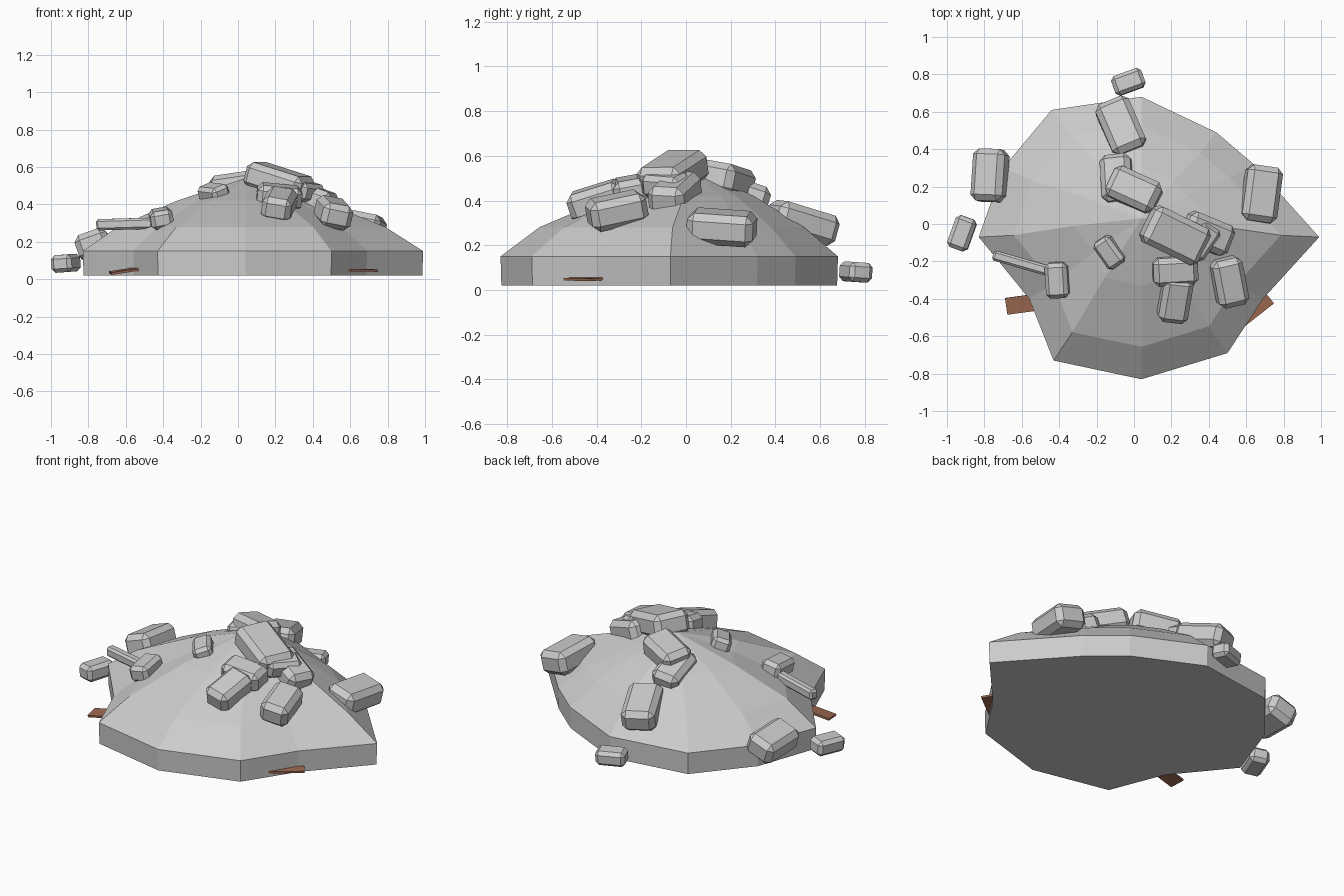
import bpy, bmesh
from math import radians
from mathutils import Matrix, Vector

if "Cube" in bpy.data.objects:
    bpy.data.objects.remove(bpy.data.objects["Cube"])

wood = bpy.data.materials.new("wood")
wood.diffuse_color = (0.33, 0.14, 0.08, 1)
wood.use_nodes = True
wood.node_tree.nodes["Principled BSDF"].inputs["Base Color"].default_value = wood.diffuse_color
base_c, peak = Vector((.04, -.07)), Vector((.04, .03))


def finish(bm, name, mat=None):
    bmesh.ops.recalc_face_normals(bm, faces=bm.faces)
    me = bpy.data.meshes.new(name)
    bm.to_mesh(me)
    bm.free()
    ob = bpy.data.objects.new(name, me)
    bpy.context.collection.objects.link(ob)
    if mat:
        me.materials.append(mat)
    return ob


def block(name, loc, size, turn, tilt, bevel=0.0, mat=None):
    """Box turned about z, then tilted downhill away from the peak."""
    bm = bmesh.new()
    bmesh.ops.create_cube(bm, size=1, matrix=Matrix.Diagonal((*size, 1)))
    if bevel:
        bmesh.ops.bevel(bm, geom=bm.edges[:], offset=bevel, segments=1, affect='EDGES')
    ob = finish(bm, name, mat)
    out = Vector(loc[:2]) - peak
    axis = Vector((-out.y, out.x, 0))
    ob.matrix_world = (Matrix.Translation(loc) @ Matrix.Rotation(radians(tilt), 4, axis)
                       @ Matrix.Rotation(radians(turn), 4, 'Z'))
    return ob


# Mound: uneven twelve-sided outline, stacked rings, peak
outline = [(.99, -.07), (.64, .32), (.44, .49), (.04, .68), (-.44, .61), (-.70, .30),
           (-.83, -.07), (-.56, -.40), (-.43, -.73), (.04, -.83), (.50, -.69), (.69, -.40)]
bm = bmesh.new()
loops = []
for z, s, shift in [(.02, .995, 0), (.15, 1, 0), (.28, .785, .1), (.42, .42, .6)]:
    c = base_c.lerp(peak, shift)
    loops.append([bm.verts.new((*(c + (Vector(p) - base_c) * s), z)) for p in outline])
n = len(outline)
top = bm.verts.new((*peak, .54))
for i in range(n):
    j = (i + 1) % n
    for lo, hi in zip(loops, loops[1:]):
        bm.faces.new((lo[i], lo[j], hi[j], hi[i]))
    bm.faces.new((loops[-1][i], loops[-1][j], top))
bm.faces.new(loops[0][::-1])
finish(bm, "rubble_mound")

# Stone blocks of one proportion: x, y, z, length, turn
stones = [
    (-.03, .76, .08, .17, -70), (-.07, .52, .30, .30, 23), (-.09, .24, .42, .26, 5),
    (.00, .18, .49, .28, 65), (.22, -.06, .52, .34, 64), (-.13, -.15, .46, .17, 35),
    (-.41, -.30, .325, .19, 3), (-.92, -.05, .085, .18, -20), (-.77, .26, .18, .28, -3),
    (.68, .16, .28, .30, -8), (.51, -.31, .355, .26, 12), (.22, -.40, .40, .25, -8),
    (.22, -.25, .44, .24, 93), (.36, -.09, .47, .20, -35), (.39, -.05, .43, .27, 68),
]
for i, (x, y, z, length, turn) in enumerate(stones):
    thick = min(length * .52, .14)
    tilt = 4 if z < .1 else 12 + i % 3 * 4
    block(f"stone_block_{i + 1:02d}", (x, y, z), (length * .64, length, thick),
          turn, tilt, thick * .22)

# Thin stone sliver on the left slope
block("stone_sliver", (-.60, -.21, .295), (.32, .055, .06), -16, 2, .012)

# Broken planks poking out of the base
for i, (x, y, turn) in enumerate([(-.57, -.425, 8), (.63, -.46, 38)]):
    block(f"broken_plank_{i + 1}", (x, y, .05), (.23, .09, .012), turn, 10 - 6 * i, 0, wood)
